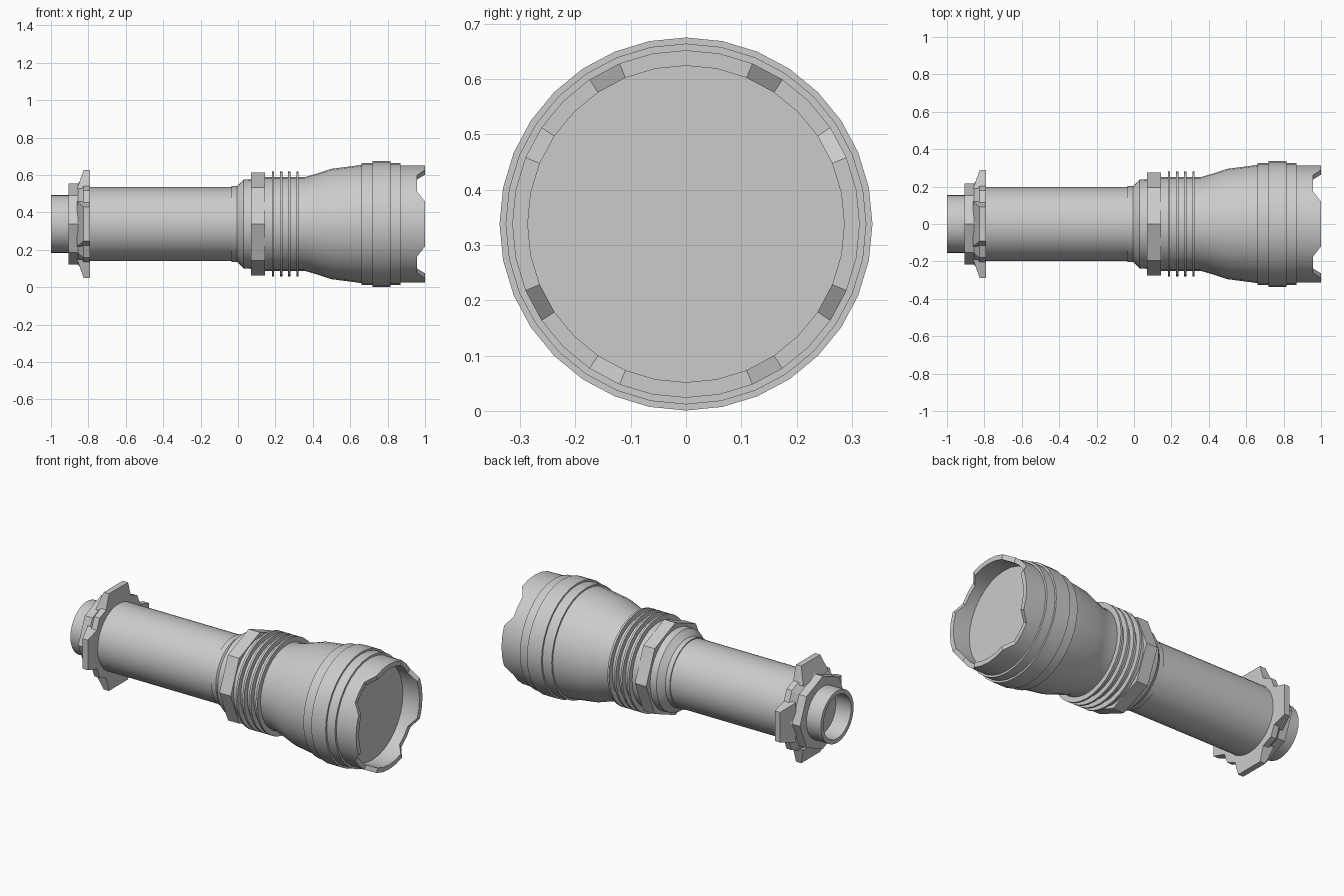
import bpy, bmesh
from math import sin, cos, pi, degrees, radians

if "Cube" in bpy.data.objects:
    bpy.data.objects.remove(bpy.data.objects["Cube"])

CZ = 0.338  # height of the long axis


def finish(name, bm, smooth=True):
    bmesh.ops.recalc_face_normals(bm, faces=bm.faces)
    me = bpy.data.meshes.new(name)
    bm.to_mesh(me)
    bm.free()
    ob = bpy.data.objects.new(name, me)
    bpy.context.collection.objects.link(ob)
    if smooth:
        bpy.ops.object.select_all(action='DESELECT')
        ob.select_set(True)
        bpy.context.view_layer.objects.active = ob
        bpy.ops.object.shade_smooth_by_angle(angle=radians(30))
    return ob


def lathe(name, profile, segs=32, closed=False, shift=None, smooth=True):
    """Spin (x, radius) points about the long axis; radius 0 closes an end."""
    bm = bmesh.new()
    rings = []
    for i, (x, r) in enumerate(profile):
        if r == 0:
            rings.append([bm.verts.new((x, 0, CZ))] * segs)
            continue
        ring = []
        for k in range(segs):
            a = 2 * pi * k / segs
            dx = shift(i, degrees(a)) if shift else 0
            ring.append(bm.verts.new((x + dx, r * sin(a), CZ + r * cos(a))))
        rings.append(ring)
    pairs = list(zip(rings, rings[1:]))
    if closed:
        pairs.append((rings[-1], rings[0]))
    for p, q in pairs:
        for k in range(segs):
            n = (k + 1) % segs
            bm.faces.new(list(dict.fromkeys((p[k], p[n], q[n], q[k]))))
    return finish(name, bm, smooth)


# hollow tail button ring
lathe("tail_ring", [(-0.9, 0), (-0.9, 0.13), (-1, 0.13), (-1, 0.155), (-0.9, 0.155)])

# octagonal tail cap with flared rim
lathe("tail_cap", [(-0.905, 0.15), (-0.905, 0.217), (-0.855, 0.217), (-0.825, 0.252),
                   (-0.79, 0.252), (-0.79, 0.19)], segs=8, smooth=False)

# four anti-roll teeth around the tail cap
for t in range(4):
    a = t * pi / 2
    bm = bmesh.new()
    sides = []
    for s in (-1, 1):
        sec = [(-0.86, 0.19, 0.12), (-0.825, 0.29, 0.09), (-0.79, 0.29, 0.09), (-0.79, 0.19, 0.12)]
        sides.append([bm.verts.new((x, r * sin(a) + s * w * cos(a), CZ + r * cos(a) - s * w * sin(a)))
                      for x, r, w in sec])
    for side in sides:
        bm.faces.new(side)
    for k in range(4):
        n = (k + 1) % 4
        bm.faces.new((sides[0][k], sides[0][n], sides[1][n], sides[1][k]))
    finish(f"tail_tooth_{t + 1}", bm, smooth=False)

# battery tube and stepped collar
lathe("battery_tube", [(-0.8, 0.197), (-0.02, 0.197)])
lathe("collar", [(-0.035, 0.195), (-0.035, 0.203), (-0.005, 0.203), (0.03, 0.237),
                 (0.075, 0.24)])

# octagonal nut
lathe("nut", [(0.07, 0.2), (0.07, 0.276), (0.145, 0.276), (0.145, 0.2)], segs=8, smooth=False)

# cooling fins
for i in range(4):
    x = 0.187 + 0.0437 * i
    lathe(f"cooling_fin_{i + 1}", [(x - 0.006, 0.24), (x - 0.006, 0.28),
                                   (x + 0.006, 0.28), (x + 0.006, 0.24)])

# flared head with raised band
lathe("head", [(0.14, 0.25), (0.355, 0.25), (0.43, 0.272), (0.5, 0.295), (0.66, 0.316), (0.66, 0.326),
               (0.72, 0.327), (0.72, 0.337), (0.815, 0.337), (0.815, 0.326), (0.87, 0.326),
               (0.87, 0.3)])


# scalloped bezel: four notches on the diagonals of the rim
def notch(i, deg):
    return -0.043 if i in (1, 2) and abs(deg % 90 - 45) < 12 else 0


lathe("bezel", [(0.865, 0.314), (1, 0.314), (1, 0.286), (0.865, 0.286)],
      closed=True, shift=notch)

# flat lens
lathe("lens", [(0.89, 0), (0.89, 0.287)])
